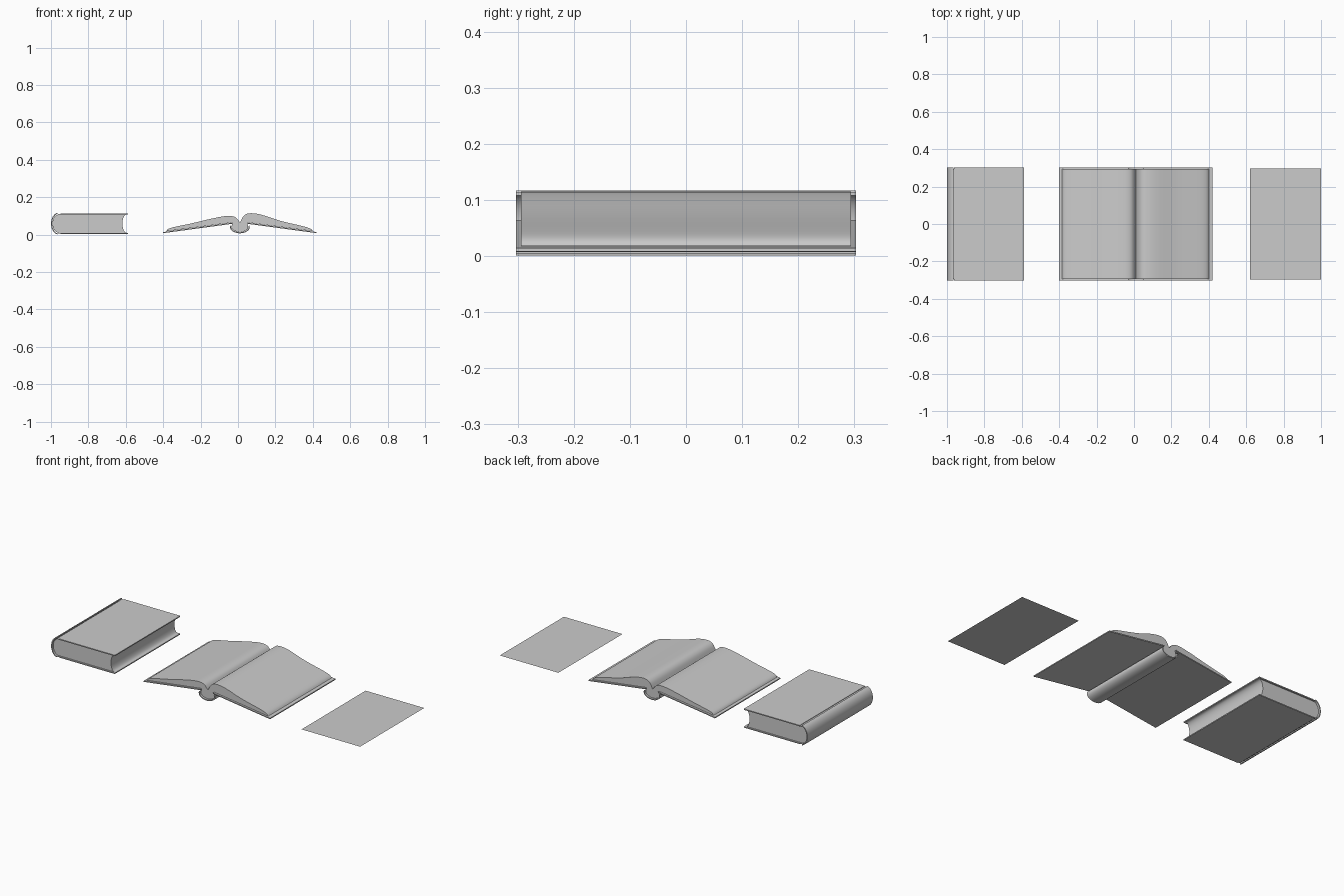
import bpy, bmesh, math
from mathutils import Vector

if "Cube" in bpy.data.objects:
    bpy.data.objects.remove(bpy.data.objects["Cube"])

grey = bpy.data.materials.new("plain grey")
grey.use_nodes = True
colour = (0.6, 0.6, 0.6, 1)
grey.diffuse_color = colour
grey.node_tree.nodes["Principled BSDF"].inputs["Base Color"].default_value = colour

COVER_Y, PAGE_Y = 0.303, 0.294


def finish(name, bm):
    bmesh.ops.recalc_face_normals(bm, faces=bm.faces)
    mesh = bpy.data.meshes.new(name)
    bm.to_mesh(mesh)
    bm.free()
    mesh.materials.append(grey)
    obj = bpy.data.objects.new(name, mesh)
    bpy.context.collection.objects.link(obj)
    bpy.ops.object.select_all(action="DESELECT")
    obj.select_set(True)
    bpy.context.view_layer.objects.active = obj
    bpy.ops.object.shade_smooth_by_angle(angle=math.radians(35))


def extrude(name, outline, half):
    """Solid with an x-z outline, running along y."""
    bm = bmesh.new()
    face = bm.faces.new([bm.verts.new((x, -half, z)) for x, z in outline])
    new = bmesh.ops.extrude_face_region(bm, geom=[face])["geom"]
    bmesh.ops.translate(bm, vec=(0, 2 * half, 0),
                        verts=[v for v in new if isinstance(v, bmesh.types.BMVert)])
    finish(name, bm)


def smooth(points, steps=5):
    """Catmull-Rom curve through the points."""
    p = [Vector(q) for q in [points[0], *points, points[-1]]]
    out = []
    for a, b, c, d in zip(p, p[1:], p[2:], p[3:]):
        for i in range(steps):
            t = i / steps
            out.append(b + (c - a) * t / 2 + (2 * a - 5 * b + 4 * c - d) * t * t / 2
                       + (3 * b - a - 3 * c + d) * t ** 3 / 2)
    return [tuple(q) for q in out + [p[-1]]]


def arc(cx, cz, rx, rz, start, end, steps=14):
    angles = [math.radians(start + (end - start) * i / steps) for i in range(steps + 1)]
    return [(cx + rx * math.cos(a), cz + rz * math.sin(a)) for a in angles]


# Closed book: boards, rounded spine, page block with hollow fore-edge
for name, z in (("closed_lower_board", 0.004), ("closed_upper_board", 0.108)):
    extrude(name, [(-0.95, z), (-0.587, z), (-0.587, z + 0.006), (-0.95, z + 0.006)], COVER_Y)
extrude("closed_spine", arc(-0.958, 0.059, 0.042, 0.059, 100, 260)
        + arc(-0.958, 0.059, 0.036, 0.053, 260, 100), COVER_Y)
extrude("closed_hinge_cloth", [(-0.963, 0.007), (-0.945, 0.007), (-0.945, 0.009), (-0.963, 0.009)], COVER_Y)
extrude("closed_upper_hinge_cloth", [(-0.963, 0.109), (-0.945, 0.109), (-0.945, 0.111), (-0.963, 0.111)], COVER_Y)
extrude("closed_pages", arc(-0.958, 0.059, 0.034, 0.049, 90, 270)
        + arc(-0.596, 0.059, 0.022, 0.049, 270, 90), PAGE_Y)

# Open book: sloping boards meeting a rounded spine
for name, tip, hinge in (("open_right_board", -0.4, -0.03), ("open_left_board", 0.42, 0.05)):
    extrude(name, [(tip, 0.008), (hinge, 0.058), (hinge, 0.064), (tip, 0.014)], COVER_Y)
extrude("open_spine", arc(0.01, 0.04, 0.053, 0.033, 165, 375)
        + arc(0.01, 0.04, 0.047, 0.027, 375, 165), COVER_Y)

# Open pages: one curved stack on each side of the gutter, joined in the spine
right_top = smooth([(-0.385, 0.018), (-0.36, 0.036), (-0.25, 0.06), (-0.14, 0.086),
                    (-0.06, 0.1), (-0.015, 0.094), (0.008, 0.068)])
left_top = smooth([(0.012, 0.068), (0.03, 0.1), (0.06, 0.114), (0.12, 0.108),
                   (0.23, 0.073), (0.37, 0.039), (0.402, 0.018)])
extrude("open_pages", right_top + left_top + [(0.05, 0.065)]
        + arc(0.01, 0.04, 0.045, 0.025, 370, 170) + [(-0.03, 0.065)], PAGE_Y)

# Loose sheet lying flat
bm = bmesh.new()
bm.faces.new([bm.verts.new(c) for c in ((0.62, -0.297, 0), (1, -0.297, 0), (1, 0.297, 0), (0.62, 0.297, 0))])
finish("loose_sheet", bm)
